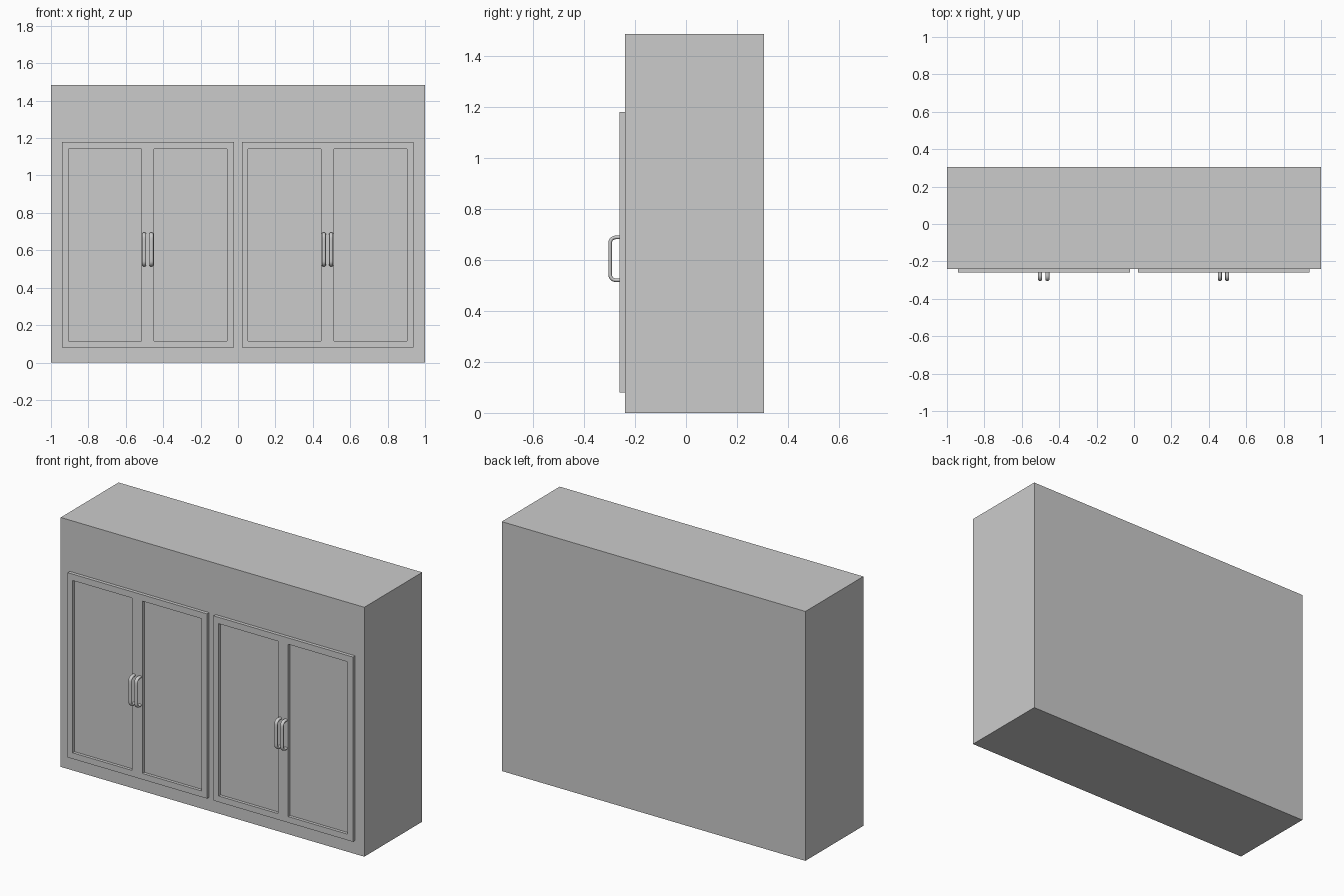
import bpy, bmesh
from mathutils import Vector

if "Cube" in bpy.data.objects:
    bpy.data.objects.remove(bpy.data.objects["Cube"])


def add_object(name, bm):
    bmesh.ops.recalc_face_normals(bm, faces=bm.faces)
    me = bpy.data.meshes.new(name)
    bm.to_mesh(me)
    bm.free()
    ob = bpy.data.objects.new(name, me)
    bpy.context.collection.objects.link(ob)
    return ob


def box(name, lo, hi):
    lo, hi = Vector(lo), Vector(hi)
    bm = bmesh.new()
    bmesh.ops.create_cube(bm, size=1)
    bmesh.ops.scale(bm, vec=hi - lo, verts=bm.verts)
    bmesh.ops.translate(bm, vec=(lo + hi) / 2, verts=bm.verts)
    return add_object(name, bm)


def door_frame(name, xs, zs, y_front, y_back):
    """Grid of cells with the window cells left out, extruded to depth."""
    bm = bmesh.new()
    v = [[bm.verts.new((x, y_front, z)) for z in zs] for x in xs]
    for i in range(len(xs) - 1):
        for j in range(len(zs) - 1):
            if i % 2 and j % 2:
                continue
            bm.faces.new((v[i][j], v[i + 1][j], v[i + 1][j + 1], v[i][j + 1]))
    ext = bmesh.ops.extrude_face_region(bm, geom=bm.faces[:], use_keep_orig=True)
    moved = [g for g in ext["geom"] if isinstance(g, bmesh.types.BMVert)]
    bmesh.ops.translate(bm, vec=(0, y_back - y_front, 0), verts=moved)
    # merge coplanar cells into clean flat faces
    bmesh.ops.recalc_face_normals(bm, faces=bm.faces)
    return add_object(name, bm)


def handle(name, x):
    """Rounded U-shaped bar, widened in x to an oval section."""
    cu = bpy.data.curves.new(name, "CURVE")
    cu.dimensions = "3D"
    cu.bevel_depth = 0.0075
    cu.bevel_resolution = 3
    cu.resolution_u = 5
    yo, r, zb, zt = -0.2975, 0.022, 0.52, 0.688
    k = r * 0.55
    # point, incoming handle, outgoing handle in (y, z)
    pts = [
        ((-0.255, zb), (-0.25, zb), (-0.262, zb)),
        ((yo + r, zb), (yo + r + 0.005, zb), (yo + r - k, zb)),
        ((yo, zb + r), (yo, zb + r - k), (yo, zb + r + 0.01)),
        ((yo, zt - r), (yo, zt - r - 0.01), (yo, zt - r + k)),
        ((yo + r, zt), (yo + r - k, zt), (yo + r + 0.005, zt)),
        ((-0.255, zt), (-0.262, zt), (-0.25, zt)),
    ]
    sp = cu.splines.new("BEZIER")
    sp.bezier_points.add(len(pts) - 1)
    for bp, (co, left, right) in zip(sp.bezier_points, pts):
        bp.handle_left_type = bp.handle_right_type = "FREE"
        bp.co, bp.handle_left, bp.handle_right = [(0, *p) for p in (co, left, right)]
    ob = bpy.data.objects.new(name, cu)
    bpy.context.collection.objects.link(ob)
    ob.location.x = x
    ob.scale.x = 1.45
    return ob


# Cabinet body
FRONT = -0.24
box("cabinet_body", (-1, FRONT, 0), (1, 0.305, 1.485))

# Two identical door units: frame, recessed panels, pair of handles
XS = (-0.94, -0.907, -0.517, -0.448, -0.058, -0.022)
ZS = (0.08, 0.116, 1.142, 1.18)
for side, dx in (("left", 0.0), ("right", 0.961)):
    xs = [x + dx for x in XS]
    door_frame(f"{side}_door_frame", xs, ZS, -0.26, FRONT)
    for n, i in enumerate((1, 3), 1):
        box(f"{side}_door_panel_{n}", (xs[i], -0.242, ZS[1]), (xs[i + 1], FRONT + 0.005, ZS[2]))
    for n, hx in enumerate((-0.502, -0.463), 1):
        handle(f"{side}_door_handle_{n}", hx + dx)
